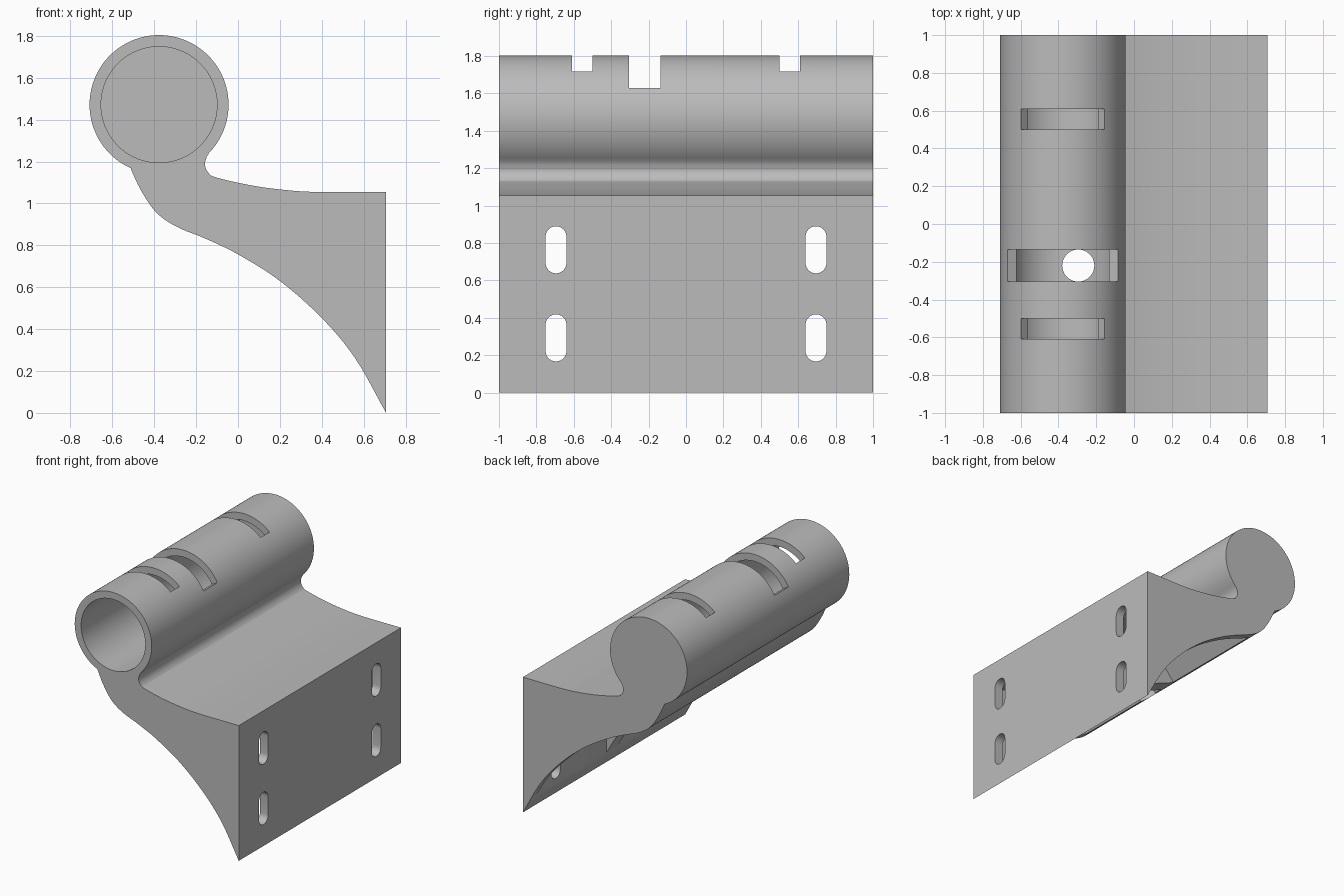
import bpy, bmesh, math
from mathutils import Vector

cube = bpy.data.objects.get("Cube")
if cube:
    bpy.data.objects.remove(cube, do_unlink=True)

CX, CZ, R_OUT, R_IN = -0.377, 1.472, 0.332, 0.277
WALL = 0.07

grey = bpy.data.materials.new("plain_grey")
grey.use_nodes = True
grey.diffuse_color = (0.5, 0.5, 0.5, 1)
grey.node_tree.nodes["Principled BSDF"].inputs["Base Color"].default_value = (0.5, 0.5, 0.5, 1)


def prism(name, outline, axis, start, end):
    """Extrude a 2D outline along the x, y or z axis."""
    place = {"x": lambda a, b, d: (d, a, b),
             "y": lambda a, b, d: (a, d, b),
             "z": lambda a, b, d: (a, b, d)}[axis]
    bm = bmesh.new()
    face = bm.faces.new([bm.verts.new(place(a, b, start)) for a, b in outline])
    moved = bmesh.ops.extrude_face_region(bm, geom=[face])["geom"]
    shift = Vector(place(0, 0, end - start))
    bmesh.ops.translate(bm, vec=shift, verts=[v for v in moved if isinstance(v, bmesh.types.BMVert)])
    bmesh.ops.recalc_face_normals(bm, faces=bm.faces)
    mesh = bpy.data.meshes.new(name)
    bm.to_mesh(mesh)
    bm.free()
    mesh.materials.append(grey)
    obj = bpy.data.objects.new(name, mesh)
    bpy.context.collection.objects.link(obj)
    return obj


def arc(cx, cz, r, a0, a1, n):
    angles = [math.radians(a0 + (a1 - a0) * i / n) for i in range(n + 1)]
    return [(cx + r * math.cos(a), cz + r * math.sin(a)) for a in angles]


def smooth_path(points, steps=6):
    """Catmull-Rom curve through the points."""
    p = [Vector(q) for q in points]
    p = [2 * p[0] - p[1]] + p + [2 * p[-1] - p[-2]]
    out = []
    for a, b, c, d in zip(p, p[1:], p[2:], p[3:]):
        for i in range(steps):
            t = i / steps
            v = 0.5 * (2 * b + (c - a) * t + (2 * a - 5 * b + 4 * c - d) * t ** 2
                       + (3 * b - a - 3 * c + d) * t ** 3)
            out.append(tuple(v))
    return out + [tuple(points[-1])]


def cut(target, cutter):
    cutter.hide_render = True
    mod = target.modifiers.new("cut", "BOOLEAN")
    mod.operation, mod.solver, mod.object = "DIFFERENCE", "EXACT", cutter
    bpy.context.view_layer.objects.active = target
    bpy.ops.object.modifier_apply(modifier=mod.name)
    bpy.data.objects.remove(cutter, do_unlink=True)


# Outer profile: round barrel, fillet, flared top and concave underside
barrel = arc(CX, CZ, R_OUT, -44, 246, 80)
underside = smooth_path([(-0.512, 1.165), (-0.47, 1.075), (-0.41, 0.98), (-0.35, 0.923),
                         (-0.27, 0.878), (-0.16, 0.834), (0, 0.757), (0.2, 0.63),
                         (0.4, 0.453), (0.56, 0.26), (0.707, 0)])
top = smooth_path([(0.707, 1.055), (0.38, 1.055), (0.22, 1.065), (0.06, 1.087),
                   (-0.1, 1.123), (-0.14, 1.145), (-0.158, 1.185), (-0.15, 1.222)])
bracket = prism("hinge_bracket", barrel + underside + top, "y", -1, 1)

# Blind bore, open at the front
cut(bracket, prism("bore", arc(CX, CZ, R_IN, 0, 357, 119), "y", -1.1, 1 - WALL))

# Two hollows under the flared arm, separated by a centre rib
hollow = [(0.637, -0.1), (0.637, 0.985), (0.35, 0.985), (0.2, 0.997), (0.05, 1.02),
          (-0.11, 1.055), (-0.2, 1.05), (-0.32, 0.9), (-0.32, -0.1)]
for side in (-1, 1):
    cut(bracket, prism("hollow", hollow, "y", side * WALL, side * (1 - WALL)))

# Radial windows through the top of the barrel: y centre, width, half angle
for y, width, half in ((-0.555, 0.11, 42), (0.555, 0.11, 42), (-0.22, 0.17, 62)):
    window = (arc(CX, CZ, 0.2, 90 - half, 90 + half, 16)
              + arc(CX, CZ, 0.45, 90 + half, 90 - half, 16))
    cut(bracket, prism("window", window, "y", y - width / 2, y + width / 2))

# Drain hole below the wide window
cut(bracket, prism("drain_hole", arc(-0.295, -0.22, 0.085, 0, 350, 35), "z", 0.7, 1.45))

# Four upright mounting slots in the back plate
r = 0.056
for y in (-0.695, 0.695):
    for z in (0.293, 0.764):
        h = 0.126 - r
        slot = arc(y, z + h, r, 0, 180, 12) + arc(y, z - h, r, 180, 360, 12)
        cut(bracket, prism("slot", slot, "x", 0.5, 0.8))

bpy.ops.object.select_all(action="DESELECT")
bracket.select_set(True)
bpy.context.view_layer.objects.active = bracket
bpy.ops.object.shade_smooth_by_angle(angle=math.radians(30))
